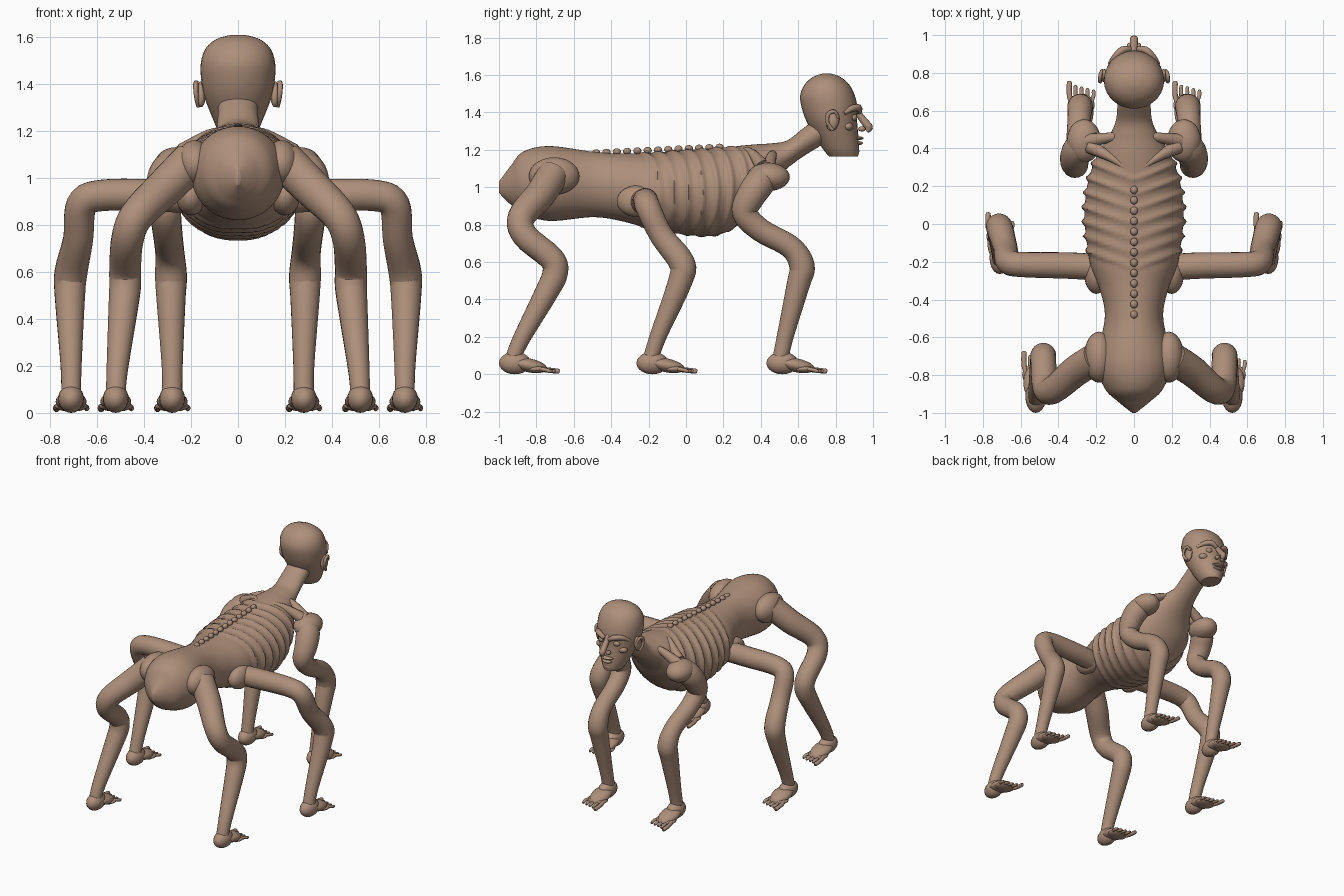
import bpy, bmesh, math
from mathutils import Vector, Matrix

cube = bpy.data.objects.get("Cube")
if cube:
    bpy.data.objects.remove(cube, do_unlink=True)

skin = bpy.data.materials.new("brown_skin")
skin.use_nodes = True
COLOUR = (0.42, 0.275, 0.195, 1)
skin.diffuse_color = COLOUR
skin.node_tree.nodes["Principled BSDF"].inputs["Base Color"].default_value = COLOUR


def finish(bm, name, angle=50):
    bmesh.ops.recalc_face_normals(bm, faces=bm.faces)
    mesh = bpy.data.meshes.new(name)
    bm.to_mesh(mesh)
    bm.free()
    obj = bpy.data.objects.new(name, mesh)
    bpy.context.collection.objects.link(obj)
    mesh.materials.append(skin)
    bpy.ops.object.select_all(action='DESELECT')
    obj.select_set(True)
    bpy.context.view_layer.objects.active = obj
    bpy.ops.object.shade_smooth_by_angle(angle=math.radians(angle))
    return obj


def spline(points, steps):
    """Smooth curve through tuples of any length."""
    pts = [Vector(p) for p in points]
    pts = [pts[0]] + pts + [pts[-1]]
    out = []
    for i in range(1, len(pts) - 2):
        a, b, c, d = pts[i - 1:i + 3]
        for s in range(steps):
            t = s / steps
            out.append(b + (c - a) * (t / 2)
                       + (a * 2 - b * 5 + c * 4 - d) * (t * t / 2)
                       + (b * 3 - a - c * 3 + d) * (t ** 3 / 2))
    return out + [pts[-2]]


def loft(bm, rings):
    loops = [[bm.verts.new(p) for p in ring] for ring in rings]
    n = len(loops[0])
    for a, b in zip(loops, loops[1:]):
        for i in range(n):
            bm.faces.new((a[i], a[(i + 1) % n], b[(i + 1) % n], b[i]))
    bm.faces.new(loops[0])
    bm.faces.new(loops[-1])


def tube(bm, path, steps=5, sides=20):
    """Round tube through (x, y, z, radius) points."""
    pts = spline(path, steps)
    pos = [Vector(p[:3]) for p in pts]
    side, rings = Vector((0.3, 0.9, 0.2)), []
    for i, p in enumerate(pos):
        along = (pos[min(i + 1, len(pos) - 1)] - pos[max(i - 1, 0)]).normalized()
        side = (side - along * side.dot(along)).normalized()
        up = along.cross(side)
        rings.append([p + (side * math.cos(k * math.tau / sides)
                           + up * math.sin(k * math.tau / sides)) * pts[i][3]
                      for k in range(sides)])
    loft(bm, rings)


def ball(bm, centre, radii, tilt=0, axis='X', seg=20):
    m = (Matrix.Translation(centre) @ Matrix.Rotation(math.radians(tilt), 4, axis)
         @ Matrix.Diagonal((*radii, 1)))
    bmesh.ops.create_uvsphere(bm, u_segments=seg, v_segments=seg // 2 + 2, radius=1, matrix=m)


# Torso and neck: (y, bottom, top, half width), with raised ribs
body = [(-1, .97, 1.03, .01), (-.94, .91, 1.11, .085), (-.87, .86, 1.19, .155),
        (-.73, .82, 1.22, .2), (-.5, .84, 1.19, .155), (-.35, .82, 1.18, .18),
        (-.2, .78, 1.185, .235), (0, .745, 1.2, .265), (.15, .74, 1.21, .26),
        (.27, .79, 1.22, .235), (.38, .9, 1.23, .19), (.46, 1.02, 1.235, .135),
        (.54, 1.1, 1.25, .098), (.62, 1.16, 1.31, .088), (.7, 1.21, 1.37, .085),
        (.78, 1.26, 1.42, .085)]
bm = bmesh.new()
rings = []
for y, low, high, wide in spline(body, 12):
    ring = []
    for k in range(56):
        a = k * math.tau / 56
        s, c = math.sin(a), math.cos(a)
        u = y - 0.09 * abs(s)
        mask = max(0, min(1, (u + .29) / .05, (.3 - u) / .06))
        wave = max(0, math.cos(u * math.tau / .078)) - .25
        lift = .018 * mask * wave * (.35 + .65 * abs(s))
        ring.append((s * (wide + lift), y, (low + high) / 2 + c * ((high - low) / 2 + lift)))
    rings.append(ring)
loft(bm, rings)
finish(bm, "torso", 60)

# Spine knobs
bm = bmesh.new()
for i in range(13):
    y = -.48 + i * .055
    ball(bm, (0, y, 1.185 + .03 * (i / 12)), (.02, .022, .018), seg=12)
finish(bm, "spine_knobs")

# Head: (z, back, front, half width)
skull = [(1.165, .765, .92, .062), (1.2, .735, .925, .085), (1.27, .69, .922, .115),
         (1.35, .645, .915, .145), (1.42, .62, .917, .157), (1.49, .61, .903, .158),
         (1.55, .635, .872, .138), (1.59, .68, .825, .092), (1.608, .73, .775, .03)]
bm = bmesh.new()
loft(bm, [[(math.sin(k * math.tau / 28) * w,
            (b + f) / 2 + math.cos(k * math.tau / 28) * (f - b) / 2, z)
           for k in range(28)] for z, b, f, w in spline(skull, 3)])
finish(bm, "head", 40)

# Face
bm = bmesh.new()
tube(bm, [(0, .905, 1.42, .016), (0, .935, 1.375, .019), (0, .967, 1.335, .022),
          (0, .978, 1.318, .021), (0, .965, 1.3, .014)], 3, 12)
finish(bm, "nose")
bm = bmesh.new()
ball(bm, (0, .915, 1.262), (.045, .034, .011), seg=16)
ball(bm, (0, .912, 1.236), (.038, .034, .012), seg=16)
finish(bm, "lips")
bm = bmesh.new()
ball(bm, (0, .89, 1.192), (.045, .037, .027), seg=16)
finish(bm, "chin")

for sx, label in ((1, "left"), (-1, "right")):
    bm = bmesh.new()
    tube(bm, [(sx * .02, .925, 1.402, .014), (sx * .06, .922, 1.425, .019),
              (sx * .1, .885, 1.42, .017), (sx * .13, .845, 1.395, .01)], 3, 12)
    finish(bm, label + "_brow")
    bm = bmesh.new()
    ball(bm, (sx * .06, .892, 1.373), (.026, .024, .02), seg=16)
    finish(bm, label + "_eye")
    bm = bmesh.new()
    ball(bm, (sx * .085, .865, 1.325), (.038, .03, .024), seg=16)
    finish(bm, label + "_cheek")
    bm = bmesh.new()
    ball(bm, (sx * .024, .94, 1.312), (.015, .02, .014), seg=12)
    finish(bm, label + "_nostril")
    bm = bmesh.new()
    ball(bm, (sx * .157, .785, 1.355), (.02, .034, .056), -12, seg=16)
    tube(bm, [(sx * .168, .815, 1.37, .007), (sx * .177, .795, 1.405, .01),
              (sx * .18, .76, 1.39, .011), (sx * .177, .757, 1.345, .01),
              (sx * .168, .785, 1.305, .01)], 3, 8)
    finish(bm, label + "_ear")
    # Collar bone and shoulder blade
    bm = bmesh.new()
    tube(bm, [(sx * .05, .47, 1.17, .02), (sx * .12, .46, 1.17, .025),
              (sx * .24, .44, 1.1, .04)], 4, 12)
    tube(bm, [(sx * .05, .3, 1.205, .012), (sx * .12, .35, 1.185, .022),
              (sx * .23, .41, 1.11, .04)], 4, 12)
    finish(bm, label + "_shoulder_bones")

# Limbs: path of (x, y, z, radius), joint centre and joint radii
limbs = {
    "front": ([(.22, .44, 1.08, .06), (.29, .4, 1.03, .08), (.315, .345, .95, .077),
               (.31, .315, .86, .068), (.3, .4, .77, .063), (.29, .56, .68, .062),
               (.285, .62, .58, .068), (.285, .6, .48, .062), (.28, .53, .2, .045),
               (.28, .5, .06, .043)], (.265, .44, 1.055), (.09, .115, .075)),
    "middle": ([(.18, -.23, .92, .07), (.35, -.22, .925, .07), (.58, -.215, .925, .067),
                (.665, -.2, .885, .066), (.68, -.13, .74, .064), (.71, -.025, .6, .07),
                (.715, -.03, .5, .065), (.71, -.15, .2, .045), (.71, -.195, .06, .042)],
               (.2, -.26, .925), (.065, .11, .085)),
    "rear": ([(.2, -.71, 1.07, .085), (.31, -.78, .96, .082), (.43, -.88, .84, .073),
              (.47, -.86, .74, .069), (.48, -.72, .62, .068), (.48, -.7, .54, .068),
              (.49, -.75, .43, .062), (.515, -.89, .17, .045), (.52, -.93, .06, .042)],
             (.185, -.705, 1.06), (.08, .135, .1)),
}
for name, (path, centre, radii) in limbs.items():
    for sx, label in ((1, "left_"), (-1, "right_")):
        bm = bmesh.new()
        tube(bm, [(sx * x, y, z, r) for x, y, z, r in path])
        finish(bm, label + name + "_leg")
        bm = bmesh.new()
        ball(bm, (sx * centre[0], *centre[1:]), radii, seg=24)
        finish(bm, label + name + "_joint")
        # Foot with five toes, the long one always on the same side
        x, y = sx * path[-1][0], path[-1][1]
        bm = bmesh.new()
        ball(bm, (x, y + .015, .06), (.055, .085, .06))
        ball(bm, (x, y + .09, .048), (.066, .1, .037), -12)
        ball(bm, (x, y + .13, .028), (.072, .06, .022))
        for i in range(5):
            tx, tip = x - .062 + i * .032, y + (.255 if i == 0 else .242 - .008 * i)
            r = .014 if i == 0 else .0105
            tube(bm, [(tx * .7 + x * .3, y + .12, .032, r), (tx, y + .18, .024, r),
                      (tx, tip - .012, .017, r), (tx, tip, .015, r * .7)], 2, 10)
        finish(bm, label + name + "_foot")
